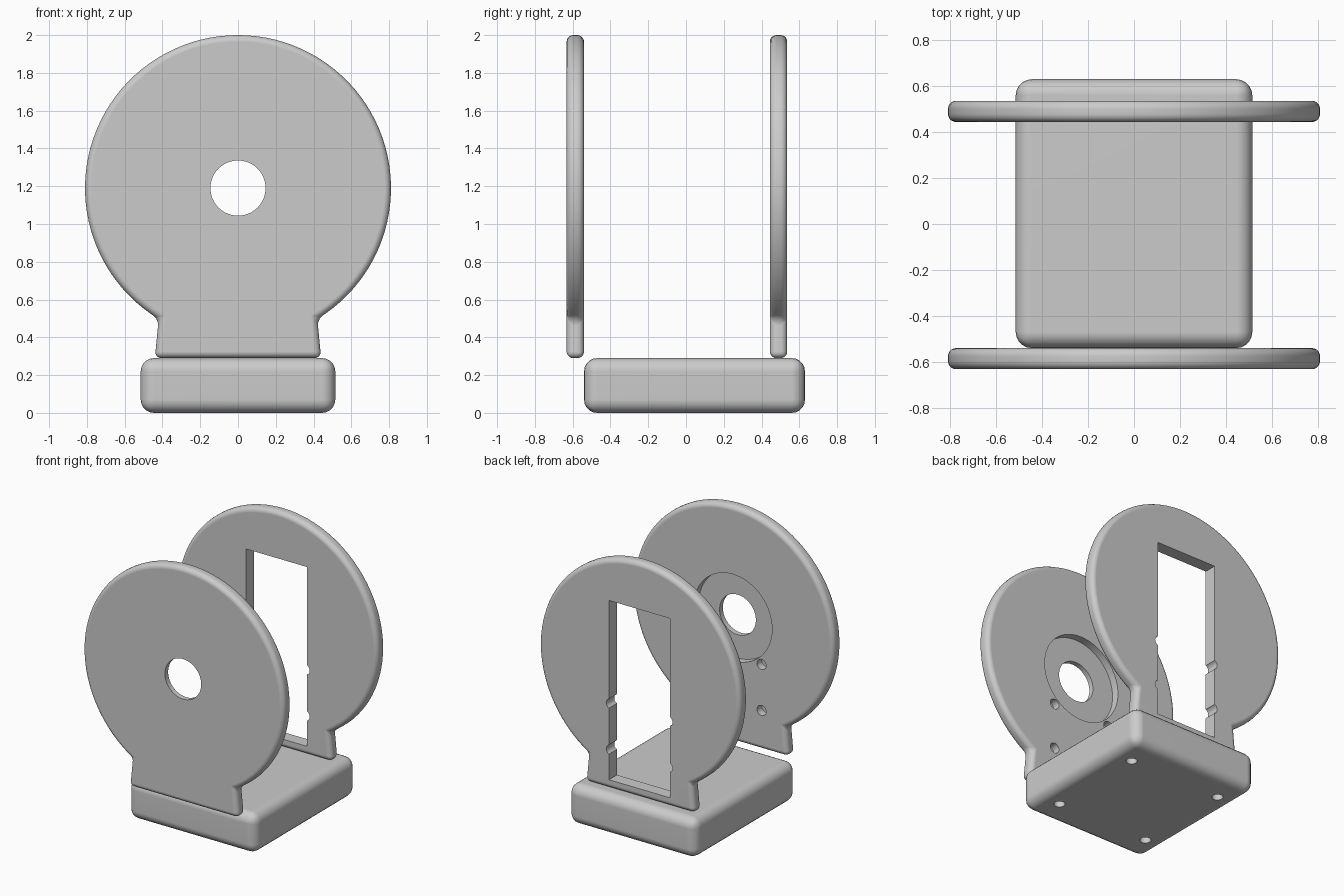
import bpy
import bmesh
import math
from mathutils import Matrix

cube = bpy.data.objects.get("Cube")
if cube:
    bpy.data.objects.remove(cube, do_unlink=True)

grey = bpy.data.materials.new("matte grey")
grey.use_nodes = True
grey.diffuse_color = (0.6, 0.6, 0.6, 1)
grey.node_tree.nodes["Principled BSDF"].inputs["Base Color"].default_value = (0.6, 0.6, 0.6, 1)

THICK = 0.092           # plate thickness
DISC_R, DISC_Z = 0.81, 1.19
BASE_TOP = 0.29
BASE_Y = 0.045          # centre of the base in depth


def add_object(name, bm):
    bmesh.ops.recalc_face_normals(bm, faces=bm.faces)
    mesh = bpy.data.meshes.new(name)
    bm.to_mesh(mesh)
    bm.free()
    mesh.materials.append(grey)
    obj = bpy.data.objects.new(name, mesh)
    bpy.context.scene.collection.objects.link(obj)
    return obj


def box(name, low, high):
    bm = bmesh.new()
    size = [b - a for a, b in zip(low, high)]
    mid = [(a + b) / 2 for a, b in zip(low, high)]
    bmesh.ops.create_cube(bm, size=1, matrix=Matrix.Translation(mid) @ Matrix.Diagonal((*size, 1)))
    return add_object(name, bm)


def cylinder(name, centre, radius, depth, along_y=True, sides=48):
    bm = bmesh.new()
    turn = Matrix.Rotation(math.pi / 2, 4, "X") if along_y else Matrix()
    bmesh.ops.create_cone(bm, cap_ends=True, segments=sides, radius1=radius, radius2=radius,
                          depth=depth, matrix=Matrix.Translation(centre) @ turn)
    return add_object(name, bm)


def finish(obj, bevel, cutters):
    """Round the outer edges, cut the openings and smooth the result."""
    mod = obj.modifiers.new("rounding", "BEVEL")
    mod.width, mod.segments = bevel, 5
    mod.limit_method, mod.angle_limit = "ANGLE", math.radians(25)
    mod.use_clamp_overlap = False
    for cutter in cutters:
        mod = obj.modifiers.new("cut", "BOOLEAN")
        mod.operation, mod.solver, mod.object = "DIFFERENCE", "EXACT", cutter
        cutter.hide_render = True
    bpy.context.view_layer.update()
    graph = bpy.context.evaluated_depsgraph_get()
    mesh = bpy.data.meshes.new_from_object(obj.evaluated_get(graph))
    obj.modifiers.clear()
    obj.data = mesh
    for cutter in cutters:
        bpy.data.objects.remove(cutter, do_unlink=True)
    bpy.ops.object.select_all(action="DESELECT")
    obj.select_set(True)
    bpy.context.view_layer.objects.active = obj
    bpy.ops.object.shade_smooth_by_angle(angle=math.radians(30))
    mod = obj.modifiers.new("flat faces", "WEIGHTED_NORMAL")
    mod.keep_sharp = True


def plate(name, y):
    """Disc on a slightly flared neck, extruded in depth around y."""
    half = math.asin(0.42 / DISC_R)
    steps = 84
    profile = [(-0.44, BASE_TOP), (0.44, BASE_TOP)]
    for i in range(steps + 1):
        a = half + (2 * math.pi - 2 * half) * i / steps
        profile.append((DISC_R * math.sin(a), DISC_Z - DISC_R * math.cos(a)))
    bm = bmesh.new()
    face = bm.faces.new([bm.verts.new((x, y - THICK / 2, z)) for x, z in profile])
    new = bmesh.ops.extrude_face_region(bm, geom=[face])["geom"]
    bmesh.ops.translate(bm, vec=(0, THICK, 0),
                        verts=[v for v in new if isinstance(v, bmesh.types.BMVert)])
    return add_object(name, bm)


def screw_holes(y, depth):
    return [cylinder("screw_cutter", (side * 0.23, y, z), 0.037, depth, sides=24)
            for side in (-1, 1) for z in (0.575, 0.91)]


# Front plate: through hole, round recess and blind screw holes on the inside
front_y = -0.586
inner = front_y + THICK / 2
front_plate = plate("front_plate", front_y)
finish(front_plate, 0.035,
       [cylinder("recess_cutter", (0, inner, DISC_Z), 0.315, 0.11, sides=64),
        cylinder("hole_cutter", (0, front_y, DISC_Z), 0.146, 0.4)]
       + screw_holes(inner, 0.11))

# Rear plate: tall slot with screw holes breaking into its sides
rear_y = 0.49
rear_plate = plate("rear_plate", rear_y)
finish(rear_plate, 0.035,
       [box("slot_cutter", (-0.245, rear_y - 0.2, 0.355), (0.245, rear_y + 0.2, 1.66))]
       + screw_holes(rear_y, 0.4))

# Base block with four blind holes underneath
base = box("base", (-0.515, BASE_Y - 0.585, 0), (0.515, BASE_Y + 0.585, BASE_TOP))
finish(base, 0.07,
       [cylinder("foot_cutter", (sx * 0.37, BASE_Y + sy * 0.37, 0), 0.037, 0.3, False, 24)
        for sx in (-1, 1) for sy in (-1, 1)])
